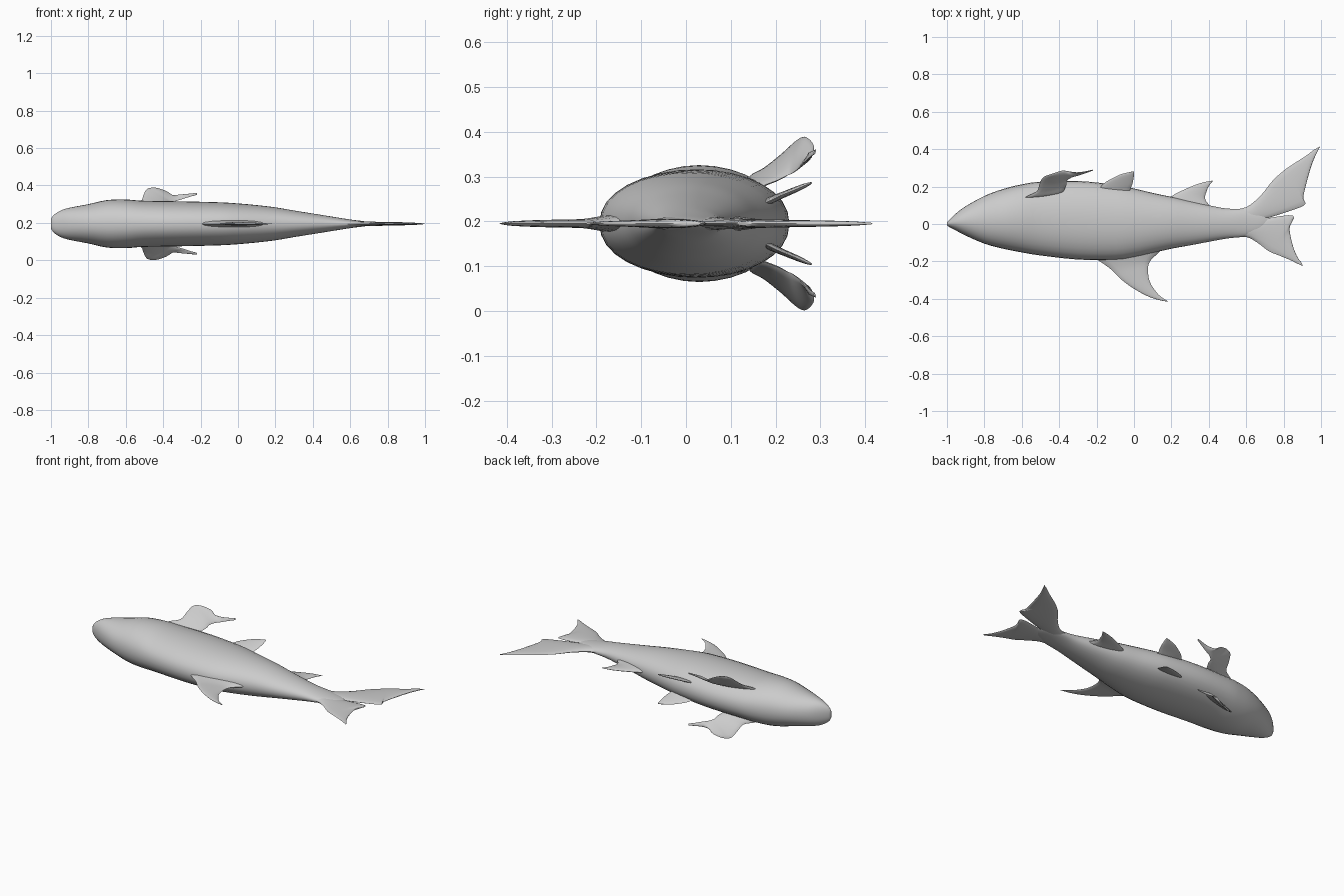
import bpy, bmesh, math
from mathutils import Vector

MID = 0.195  # height of the fish's plane of symmetry


def spline(rows, steps):
    """Catmull-Rom interpolation of equal-length tuples."""
    out = []
    for i in range(len(rows) - 1):
        a, b, c, d = (rows[max(0, min(len(rows) - 1, i + k))] for k in (-1, 0, 1, 2))
        for s in range(steps):
            t = s / steps
            out.append(tuple(
                0.5 * (2 * q + (r - p) * t + (2 * p - 5 * q + 4 * r - u) * t * t
                       + (3 * q - p - 3 * r + u) * t ** 3)
                for p, q, r, u in zip(a, b, c, d)))
    out.append(tuple(rows[-1]))
    return out


def loft(name, rings, mirror=False):
    """Skin a list of equal-size rings into a closed smooth solid."""
    bm = bmesh.new()
    loops = [[bm.verts.new(p) for p in ring] for ring in rings]
    n = len(loops[0])
    for a, b in zip(loops, loops[1:]):
        for i in range(n):
            j = (i + 1) % n
            bm.faces.new((a[i], a[j], b[j], b[i]))
    bm.faces.new(loops[0])
    bm.faces.new(loops[-1])
    bmesh.ops.recalc_face_normals(bm, faces=bm.faces)
    me = bpy.data.meshes.new(name)
    bm.to_mesh(me)
    bm.free()
    for p in me.polygons:
        p.use_smooth = True
    me.set_sharp_from_angle(angle=math.radians(50))
    ob = bpy.data.objects.new(name, me)
    ob.location.z = MID
    bpy.context.collection.objects.link(ob)
    if mirror:
        m = ob.modifiers.new("mirror", 'MIRROR')
        m.use_axis = (False, False, True)
        m.use_clip = False
    return ob


def fin(name, sections, normal=(0, 0, 1), mirror=False, across=8):
    """Sections: leading xyz, trailing xyz, half thickness."""
    nrm = Vector(normal).normalized()
    rings = []
    for s in spline(sections, 4):
        p, q, t = Vector(s[:3]), Vector(s[3:6]), s[6]
        ring = []
        for k in range(2 * across):
            a = math.pi * k / across
            ring.append(p.lerp(q, 0.5 - 0.5 * math.cos(a)) + nrm * t * math.sin(a))
        rings.append(ring)
    return loft(name, rings, mirror)


def flat(rows):
    return [(a, b, 0, c, d, 0, t) for a, b, c, d, t in rows]


# Body: x, belly y, back y, half width
body = [
    (-1.0, 0.008, -0.008, 0.025), (-0.985, 0.025, -0.018, 0.047),
    (-0.95, 0.058, -0.036, 0.07), (-0.9, 0.095, -0.062, 0.086),
    (-0.8, 0.15, -0.105, 0.105), (-0.7, 0.187, -0.132, 0.127),
    (-0.6, 0.212, -0.152, 0.13), (-0.5, 0.226, -0.168, 0.123),
    (-0.3, 0.23, -0.19, 0.12), (-0.1, 0.21, -0.192, 0.115),
    (0.0, 0.19, -0.178, 0.109), (0.1, 0.166, -0.155, 0.1),
    (0.2, 0.145, -0.132, 0.088), (0.3, 0.122, -0.114, 0.071),
    (0.4, 0.1, -0.095, 0.055), (0.5, 0.082, -0.077, 0.039),
    (0.6, 0.08, -0.066, 0.023), (0.68, 0.06, -0.04, 0.013),
    (0.72, 0.03, 0.0, 0.004)]
rings = []
for x, y1, y0, w in spline(body, 3):
    ring = []
    for k in range(32):
        a = 2 * math.pi * k / 32
        c, s = math.cos(a), math.sin(a)
        ring.append((x, (y1 + y0) / 2 + (y1 - y0) / 2 * c,
                     w * math.copysign(abs(s) ** 0.92, s)))
    rings.append(ring)
loft("body", rings)

# Tail fin: long lobe and short lobe
fin("tail_long_lobe", flat([
    (0.5, 0.075, 0.5, -0.02, 0.02), (0.6, 0.09, 0.62, 0.0, 0.016),
    (0.68, 0.155, 0.71, 0.03, 0.012), (0.74, 0.23, 0.85, 0.075, 0.01),
    (0.8, 0.285, 0.915, 0.105, 0.009), (0.85, 0.32, 0.905, 0.14, 0.008),
    (0.92, 0.365, 0.925, 0.23, 0.007), (0.96, 0.395, 0.955, 0.33, 0.005),
    (0.997, 0.416, 0.99, 0.405, 0.002)]))
fin("tail_short_lobe", flat([
    (0.5, -0.07, 0.5, 0.02, 0.02), (0.6, -0.07, 0.62, 0.01, 0.016),
    (0.66, -0.1, 0.71, 0.03, 0.012), (0.72, -0.145, 0.85, 0.045, 0.01),
    (0.78, -0.17, 0.832, -0.02, 0.008), (0.84, -0.195, 0.845, -0.1, 0.006),
    (0.87, -0.21, 0.87, -0.17, 0.004), (0.902, -0.225, 0.898, -0.21, 0.002)]))

# Fins on the centre line
fin("dorsal_fin", flat([
    (-0.24, -0.165, 0.17, -0.11, 0.03), (-0.19, -0.195, 0.135, -0.15, 0.02),
    (-0.12, -0.245, 0.085, -0.2, 0.011), (-0.07, -0.295, 0.075, -0.25, 0.009),
    (-0.01, -0.34, 0.085, -0.31, 0.008), (0.06, -0.38, 0.12, -0.365, 0.006),
    (0.12, -0.403, 0.15, -0.393, 0.004), (0.18, -0.416, 0.182, -0.413, 0.001)]))
fin("anal_fin", flat([
    (0.17, 0.11, 0.46, 0.06, 0.02), (0.2, 0.148, 0.41, 0.095, 0.015),
    (0.26, 0.18, 0.38, 0.135, 0.01), (0.33, 0.21, 0.39, 0.18, 0.007),
    (0.38, 0.225, 0.402, 0.205, 0.004), (0.42, 0.232, 0.421, 0.229, 0.001)]))

# Paired belly fins
fin("pelvic_fins", [
    (-0.19, 0.165, 0.042, -0.02, 0.16, 0.04, 0.008),
    (-0.18, 0.195, 0.055, -0.02, 0.185, 0.05, 0.008),
    (-0.15, 0.225, 0.067, -0.01, 0.21, 0.062, 0.007),
    (-0.08, 0.262, 0.083, -0.003, 0.24, 0.074, 0.006),
    (-0.03, 0.276, 0.089, 0.0, 0.265, 0.085, 0.004),
    (-0.005, 0.281, 0.091, 0.0, 0.278, 0.09, 0.002)],
    (0, -0.41, 0.91), True)

# Paired ragged fins behind the head
fin("pectoral_fins", [
    (-0.6, 0.135, 0.08, -0.4, 0.15, 0.065, 0.01),
    (-0.58, 0.145, 0.105, -0.38, 0.17, 0.083, 0.01),
    (-0.52, 0.175, 0.123, -0.365, 0.2, 0.095, 0.009),
    (-0.505, 0.215, 0.155, -0.36, 0.215, 0.102, 0.009),
    (-0.485, 0.25, 0.187, -0.36, 0.225, 0.107, 0.008),
    (-0.44, 0.268, 0.193, -0.355, 0.235, 0.111, 0.007),
    (-0.385, 0.285, 0.175, -0.33, 0.25, 0.122, 0.006),
    (-0.355, 0.282, 0.154, -0.3, 0.258, 0.131, 0.005),
    (-0.3, 0.275, 0.157, -0.25, 0.275, 0.147, 0.004),
    (-0.22, 0.29, 0.165, -0.22, 0.286, 0.155, 0.002)],
    (0.2, -0.63, 0.73), True)
